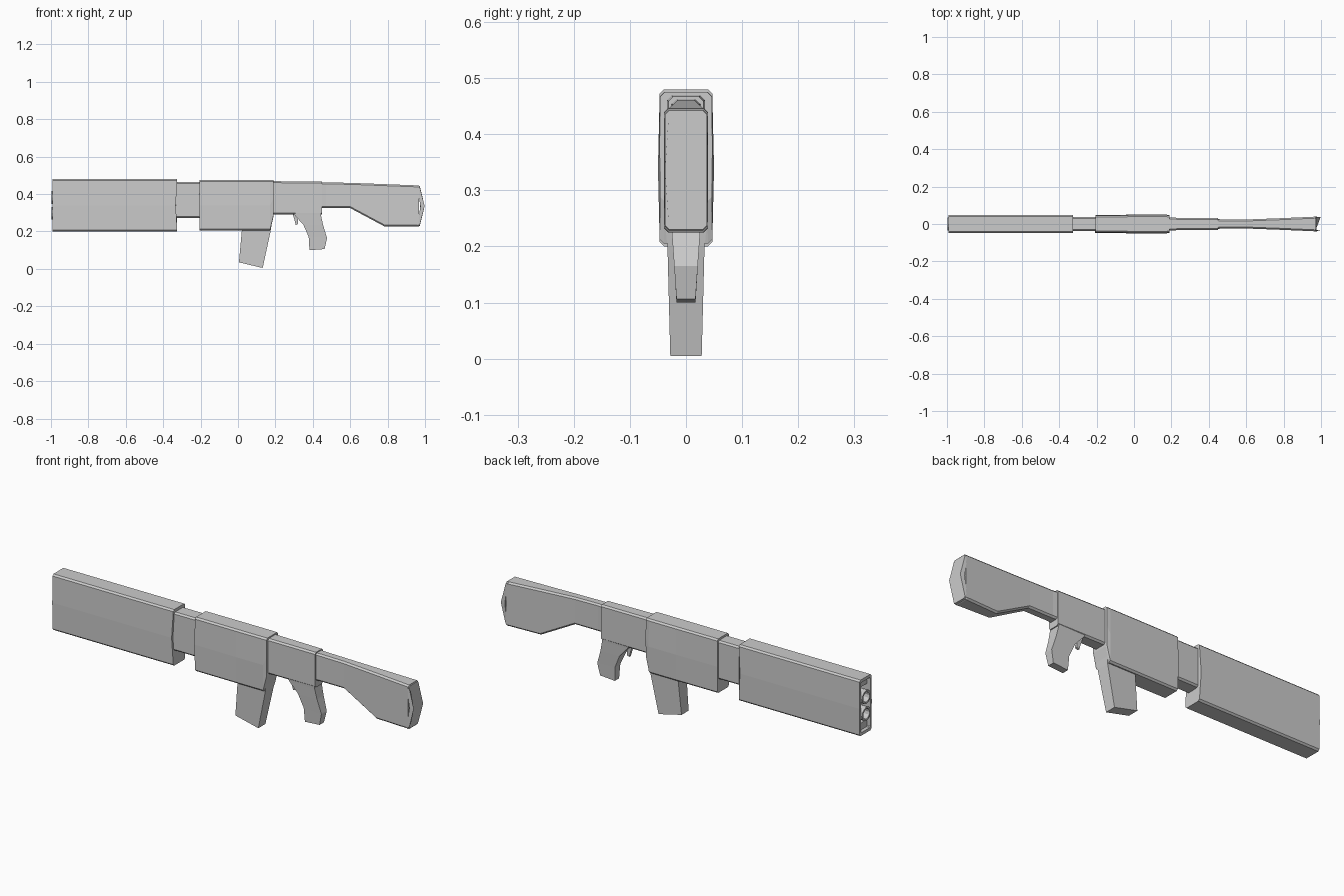
import bpy, bmesh, math
from mathutils import Vector


def loft(name, rings):
    """Skin a list of equal-length point rings and cap both ends."""
    bm = bmesh.new()
    loops = [[bm.verts.new(p) for p in r] for r in rings]
    n = len(loops[0])
    for a, b in zip(loops, loops[1:]):
        for i in range(n):
            j = (i + 1) % n
            bm.faces.new((a[i], a[j], b[j], b[i]))
    bm.faces.new(loops[0])
    bm.faces.new(loops[-1])
    bmesh.ops.recalc_face_normals(bm, faces=bm.faces)
    me = bpy.data.meshes.new(name)
    bm.to_mesh(me)
    bm.free()
    ob = bpy.data.objects.new(name, me)
    bpy.context.collection.objects.link(ob)
    return ob


def section(x, bottom, top, w, c=0.008, bulge=0.0, mid_push=0.0):
    """Upright chamfered section at x; the middle can bulge sideways or along x."""
    mid = (top + bottom) / 2
    half = [(w - c, top, 0), (w, top - c, 0), (w + bulge, mid, mid_push),
            (w, bottom + c, 0), (w - c, bottom, 0)]
    return ([(x + p, y, z) for y, z, p in half] +
            [(x + p, -y, z) for y, z, p in reversed(half)])


def slab(z0, x0, z1, x1, w):
    """Tilted rectangle from front edge (x0, z0) to rear edge (x1, z1)."""
    return [(x0, -w, z0), (x1, -w, z1), (x1, w, z1), (x0, w, z0)]


# Barrel shroud, with the front end recessed
loft("barrel_shroud", [
    section(-0.325, 0.20, 0.48, 0.047, bulge=0.002, mid_push=-0.008),
    section(-0.993, 0.20, 0.48, 0.047, bulge=0.002),
    section(-0.993, 0.215, 0.465, 0.038, 0.004),
    section(-0.94, 0.215, 0.465, 0.038, 0.004)])

# Frame blocks and twin muzzle tubes inside the recess
for name, lo, hi in (("muzzle_block_lower", 0.213, 0.25),
                     ("muzzle_block_upper", 0.43, 0.467)):
    loft(name, [section(-0.975, lo, hi, 0.039, 0.002),
                section(-0.93, lo, hi, 0.039, 0.002)])

for name, z in (("muzzle_lower", 0.298), ("muzzle_upper", 0.382)):
    rings = []
    for x, r in ((-0.93, 0.034), (-0.998, 0.034), (-0.998, 0.025), (-0.945, 0.025)):
        rings.append([(x, r * math.cos(a), z + r * math.sin(a))
                      for a in (i * math.tau / 12 for i in range(12))])
    loft(name, rings)

# Neck between shroud and receiver
loft("neck", [section(-0.36, 0.272, 0.465, 0.038),
              section(-0.17, 0.272, 0.465, 0.038)])

# Receiver
loft("receiver", [
    section(-0.205, 0.205, 0.475, 0.046, bulge=0.002, mid_push=-0.004),
    section(0.02, 0.205, 0.475, 0.047, bulge=0.003),
    section(0.172, 0.205, 0.475, 0.047, bulge=0.003),
    section(0.19, 0.28, 0.475, 0.046, bulge=0.001)])

# Magazine, narrowing downward
loft("magazine", [
    slab(0.30, 0.025, 0.30, 0.189, 0.044),
    slab(0.20, 0.02, 0.20, 0.174, 0.033),
    slab(0.035, 0.005, 0.005, 0.132, 0.028)])

# Rear receiver
loft("rear_receiver", [section(0.17, 0.292, 0.469, 0.034),
                       section(0.448, 0.292, 0.467, 0.031)])

# Pistol grip
loft("pistol_grip", [
    slab(0.31, 0.29, 0.31, 0.442, 0.031),
    slab(0.285, 0.305, 0.285, 0.444, 0.029),
    slab(0.235, 0.35, 0.235, 0.455, 0.026),
    slab(0.17, 0.378, 0.165, 0.476, 0.021),
    slab(0.10, 0.382, 0.106, 0.463, 0.017)])

# Trigger
loft("trigger", [
    slab(0.30, 0.29, 0.30, 0.318, 0.008),
    slab(0.262, 0.302, 0.262, 0.322, 0.007),
    slab(0.235, 0.309, 0.24, 0.322, 0.006)])

# Shoulder stock, flaring toward the butt
loft("stock", [
    section(0.43, 0.325, 0.462, 0.027),
    section(0.47, 0.325, 0.462, 0.024),
    section(0.60, 0.325, 0.460, 0.024),
    section(0.785, 0.226, 0.453, 0.031),
    section(0.968, 0.226, 0.446, 0.039)])

# Butt plate with a ridge across the middle
loft("butt_plate", [
    section(0.96, 0.225, 0.446, 0.039, 0.007, mid_push=0.015),
    section(0.972, 0.23, 0.442, 0.037, 0.007, mid_push=0.026)])
